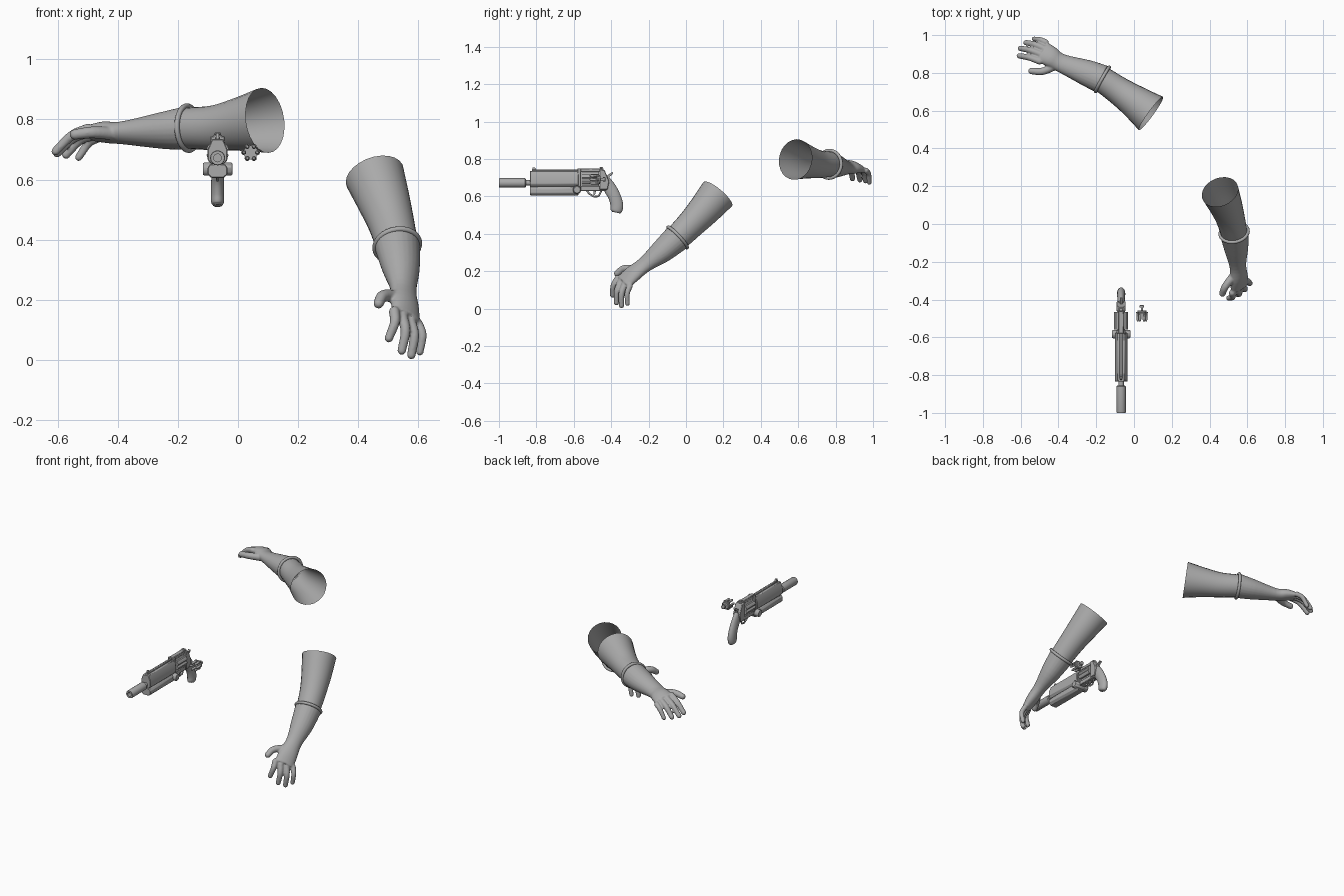
import bpy, bmesh, math
from mathutils import Vector, Matrix

if "Cube" in bpy.data.objects:
    bpy.data.objects.remove(bpy.data.objects["Cube"])

grey = bpy.data.materials.new("plain_grey")
grey.use_nodes = True
grey.diffuse_color = (0.4, 0.4, 0.4, 1)
grey.node_tree.nodes["Principled BSDF"].inputs["Base Color"].default_value = (0.4, 0.4, 0.4, 1)
GUN_X = -0.068


def finish(name, bm, angle=35):
    """Turn a bmesh into a shaded grey object."""
    bmesh.ops.recalc_face_normals(bm, faces=bm.faces)
    mesh = bpy.data.meshes.new(name)
    bm.to_mesh(mesh)
    bm.free()
    mesh.materials.append(grey)
    ob = bpy.data.objects.new(name, mesh)
    bpy.context.collection.objects.link(ob)
    bpy.ops.object.select_all(action='DESELECT')
    ob.select_set(True)
    bpy.context.view_layer.objects.active = ob
    bpy.ops.object.shade_smooth_by_angle(angle=math.radians(angle))
    return ob


def smooth_path(points, steps=4):
    """Catmull-Rom resampling of (x, y, z, width, height) stations."""
    p = [Vector(q) for q in points]
    p = [p[0] * 2 - p[1]] + p + [p[-1] * 2 - p[-2]]
    out = []
    for a, b, c, d in zip(p, p[1:], p[2:], p[3:]):
        for k in range(steps):
            t = k / steps
            out.append((b * 2 + (c - a) * t + (a * 2 - b * 5 + c * 4 - d) * t ** 2
                        + (b * 3 - a - c * 3 + d) * t ** 3) / 2)
    return out + [p[-2]]


def loft(bm, points, side, cap=True, sides=24):
    """Elliptical tube along stations; side is the width direction."""
    path = smooth_path(points)
    last = len(path) - 1
    rings = []
    for i, q in enumerate(path):
        c = Vector(q[:3])
        t = (Vector(path[min(i + 1, last)][:3]) - Vector(path[max(i - 1, 0)][:3])).normalized()
        s = (side - t * side.dot(t)).normalized()
        n = t.cross(s)
        ring = []
        for k in range(sides):
            a = math.tau * k / sides
            ring.append(bm.verts.new(c + s * q[3] * math.cos(a) + n * q[4] * math.sin(a)))
        rings.append(ring)
    for r0, r1 in zip(rings, rings[1:]):
        for k in range(sides):
            j = (k + 1) % sides
            bm.faces.new((r0[k], r0[j], r1[j], r1[k]))
    if cap:
        bm.faces.new(rings[0])
        bm.faces.new(rings[-1])


def ball(bm, centre, r):
    bmesh.ops.create_uvsphere(bm, u_segments=16, v_segments=10, radius=r,
                              matrix=Matrix.Translation(centre))


def finger(bm, joints, r, side):
    radii = (r * 1.1, r, r * 0.88)
    loft(bm, [(*j, w, w) for j, w in zip(joints, radii)], side, sides=14)
    ball(bm, joints[-1], radii[-1])
    ball(bm, joints[0], radii[0])


def arm(prefix, sleeve, glove, index, pinky, tips, thumb):
    index, pinky = Vector(index), Vector(pinky)
    side = (index - pinky).normalized()
    # open-ended sleeve
    bm = bmesh.new()
    loft(bm, [(*q, q[3]) for q in sleeve], side, cap=False)
    finish(prefix + "_sleeve", bm, 60)
    # rolled cuff
    c = Vector(glove[0][:3])
    direction = Vector(glove[1][:3]) - Vector(sleeve[-2][:3])
    bpy.ops.mesh.primitive_torus_add(
        major_radius=glove[0][3] - 0.003, minor_radius=0.009, major_segments=32, minor_segments=10,
        location=c, rotation=direction.to_track_quat('Z', 'Y').to_euler())
    cuff = bpy.context.object
    cuff.name = prefix + "_cuff"
    cuff.data.materials.append(grey)
    bpy.ops.object.shade_smooth()
    # glove: forearm and palm, then fingers and thumb, fused into one skin
    bm = bmesh.new()
    loft(bm, glove, side)
    d = (index + pinky) / 2 - Vector(glove[2][:3])
    back = d.cross(side).normalized()
    if back.z < 0:
        back = -back
    for i, tip in enumerate(tips):
        tip = Vector(tip)
        knuckle = index.lerp(pinky, i / 3) + d.normalized() * (0.008 if i in (1, 2) else 0)
        middle = knuckle.lerp(tip, 0.52) + back * 0.017
        finger(bm, (knuckle, middle, tip), 0.0165 if i < 3 else 0.0145, side)
    finger(bm, [Vector(j) for j in thumb], 0.02, back)
    hand = finish(prefix + "_glove", bm)
    skin = hand.modifiers.new("fuse", 'REMESH')
    skin.mode = 'VOXEL'
    skin.voxel_size = 0.0045
    skin.use_smooth_shade = True
    relax = hand.modifiers.new("relax", 'SMOOTH')
    relax.factor = 0.5
    relax.iterations = 5


arm("right",
    [(.09, .585, .797, .109), (0, .65, .783, .088), (-.08, .705, .772, .075), (-.17, .767, .771, .068)],
    [(-.167, .766, .771, .077, .073), (-.25, .8, .763, .07, .061), (-.385, .852, .755, .05, .037),
     (-.44, .885, .757, .056, .034), (-.485, .912, .753, .058, .024)],
    (-.5, .862, .768), (-.467, .962, .738),
    [(-.607, .89, .694), (-.602, .93, .688), (-.572, .96, .683), (-.53, .98, .674)],
    [(-.42, .835, .753), (-.485, .808, .757), (-.543, .81, .75)])

arm("left",
    [(.455, .17, .612, .1), (.485, .1, .53, .088), (.51, .03, .455, .077), (.53, -.045, .38, .07)],
    [(.53, -.045, .38, .078, .074), (.542, -.13, .305, .066, .06), (.55, -.22, .235, .048, .038),
     (.555, -.285, .185, .056, .034), (.56, -.335, .14, .058, .024)],
    (.52, -.365, .16), (.6, -.3, .12),
    [(.502, -.392, .072), (.545, -.372, .031), (.577, -.345, .016), (.605, -.313, .026)],
    [(.53, -.27, .21), (.484, -.33, .213), (.468, -.368, .188)])


def prism(name, outline, a, b, axis='x', bevel=0.003):
    """Extrude an outline: (y, z) along x, or (x, z) along y."""
    bm = bmesh.new()
    ends = []
    for t in (a, b):
        ends.append([bm.verts.new((GUN_X + t, u, z) if axis == 'x' else (GUN_X + u, t, z))
                     for u, z in outline])
    bm.faces.new(ends[0])
    bm.faces.new(ends[1])
    for k in range(len(outline)):
        j = (k + 1) % len(outline)
        bm.faces.new((ends[0][k], ends[0][j], ends[1][j], ends[1][k]))
    ob = finish(name, bm, 30)
    if bevel:
        mod = ob.modifiers.new("edge", 'BEVEL')
        mod.width = bevel
        mod.segments = 1
    return ob


def box(name, y0, y1, z0, z1, half):
    return prism(name, [(y0, z0), (y1, z0), (y1, z1), (y0, z1)], -half, half)


def lathe(name, profile, x, z, sides=16):
    """Revolve (y, radius) points around an axis along y."""
    bm = bmesh.new()
    verts = [bm.verts.new((x + r, y, z)) for y, r in profile]
    edges = [bm.edges.new(e) for e in zip(verts, verts[1:])]
    bmesh.ops.spin(bm, geom=verts + edges, cent=(x, 0, z), axis=(0, 1, 0),
                   angle=math.tau, steps=sides, use_merge=False)
    bmesh.ops.remove_doubles(bm, verts=bm.verts, dist=1e-5)
    return finish(name, bm)


def mirrored(half):
    return half + [(-u, z) for u, z in reversed(half)]


# revolver: barrel assembly
lathe("muzzle_tube", [(-.95, 0), (-.95, .013), (-1, .013), (-1, .023), (-.995, .025), (-.86, .025),
                      (-.855, .02), (-.855, .014), (-.82, .014), (-.82, 0)], GUN_X, .672)
prism("barrel_shroud", mirrored([(.022, .652), (.033, .665), (.033, .7), (.018, .735)]), -.835, -.575, 'y')
prism("under_barrel", mirrored([(.02, .605), (.033, .617), (.033, .64), (.024, .652)]), -.835, -.575, 'y')
box("top_rail", -.82, -.575, .73, .743, .008)
prism("front_sight", [(-.825, .735), (-.795, .735), (-.808, .755), (-.82, .755)], -.005, .005, bevel=0)
hexagon = [(-.583 + .024 * math.cos(k * math.tau / 8), .635 + .024 * math.sin(k * math.tau / 8))
           for k in range(8)]
prism("hinge_knobs", hexagon, -.049, .049, bevel=.005)

# revolver: frame and fluted cylinder
box("top_strap", -.58, -.44, .73, .75, .014)
box("lower_frame", -.58, -.43, .628, .655, .02)
box("front_frame", -.58, -.562, .63, .745, .024)
prism("recoil_shield", [(-.462, .635), (-.42, .635), (-.41, .68), (-.435, .74), (-.462, .745)], -.024, .024)
flutes = []
for k in range(72):
    ang = math.tau * k / 72
    r = .038 - .009 * max(0, math.cos(6 * ang))
    flutes.append((r * math.cos(ang), .692 + r * math.sin(ang)))
prism("cylinder", flutes, -.558, -.465, 'y', 0)
box("rear_sight", -.462, -.445, .748, .757, .011)
prism("hammer", [(-.43, .68), (-.408, .68), (-.408, .705), (-.388, .722), (-.395, .73), (-.425, .71)],
      -.007, .007, bevel=.001)
prism("trigger", [(-.495, .635), (-.48, .635), (-.485, .612), (-.496, .604)], -.004, .004, bevel=.001)

# trigger guard
curve = bpy.data.curves.new("trigger_guard", 'CURVE')
curve.dimensions = '3D'
curve.bevel_depth = .005
curve.bevel_resolution = 2
line = curve.splines.new('POLY')
guard = [(-.535, .635), (-.515, .612), (-.49, .598), (-.468, .6), (-.458, .618), (-.45, .64)]
line.points.add(len(guard) - 1)
for p, (y, z) in zip(line.points, guard):
    p.co = (GUN_X, y, z, 1)
curve.materials.append(grey)
bpy.context.collection.objects.link(bpy.data.objects.new("trigger_guard", curve))

# curved grip
bm = bmesh.new()
loft(bm, [(GUN_X, -.428, .685, .018, .026), (GUN_X, -.408, .645, .019, .034),
          (GUN_X, -.383, .6, .021, .033), (GUN_X, -.37, .555, .022, .034),
          (GUN_X, -.372, .524, .021, .031), (GUN_X, -.374, .513, .014, .022)], Vector((1, 0, 0)))
finish("grip", bm, 50)

# speed loader with six rounds
LX, LZ = .042, .69
lathe("loader_body", [(-.475, 0), (-.475, .024), (-.46, .024), (-.457, .02), (-.457, .006), (-.443, .006),
                      (-.443, .012), (-.432, .012), (-.43, .009), (-.43, 0)], LX, LZ)
for k in range(6):
    ang = math.tau * k / 6
    lathe("round_%d" % (k + 1), [(-.516, 0), (-.515, .004), (-.506, .0075), (-.472, .0075), (-.472, .0095),
                                 (-.466, .0095), (-.466, 0)],
          LX + .022 * math.cos(ang), LZ + .022 * math.sin(ang), 10)
